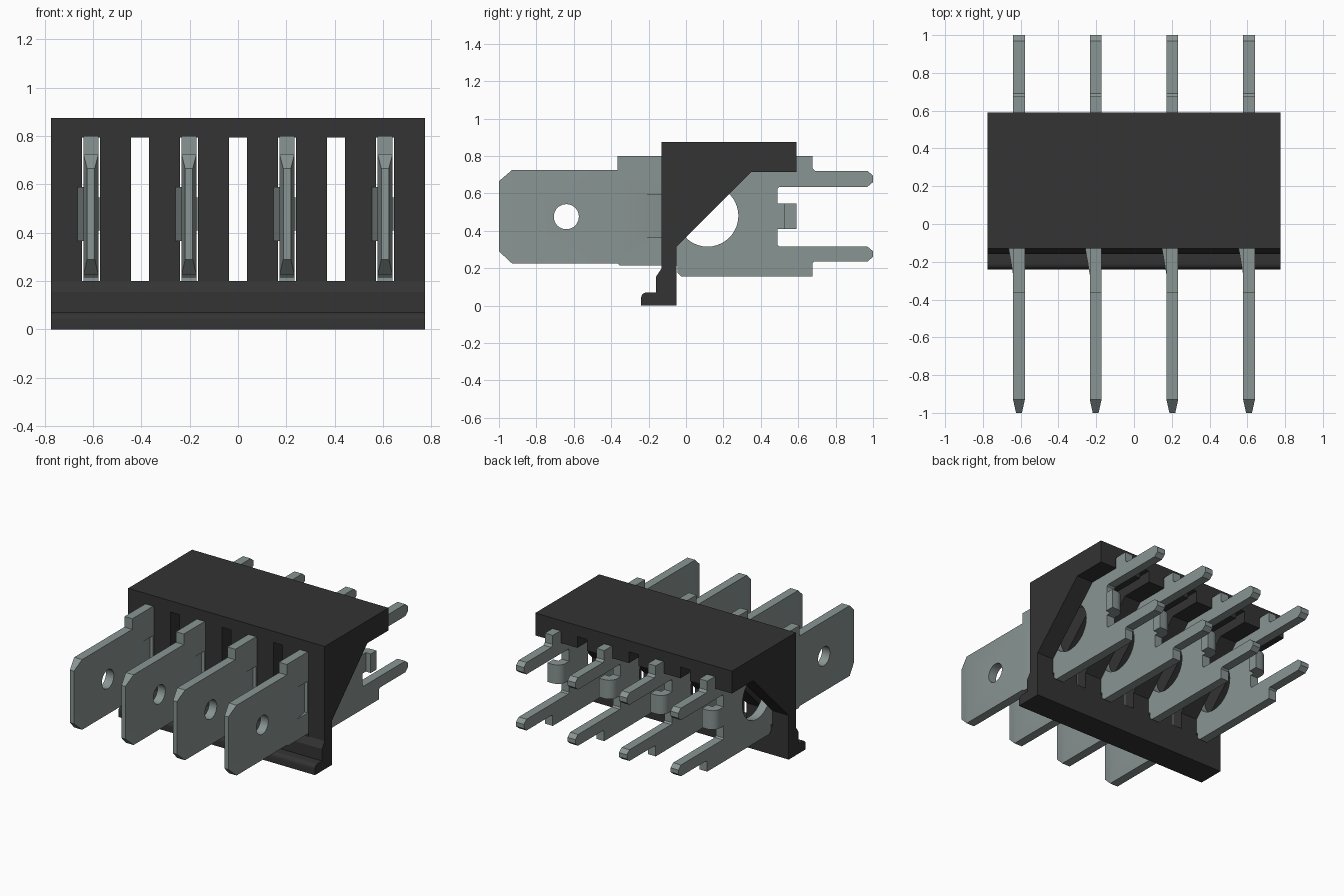
import bpy
import bmesh
from math import cos, sin, pi, radians

cube = bpy.data.objects.get("Cube")
if cube:
    bpy.data.objects.remove(cube, do_unlink=True)


def material(name, colour):
    m = bpy.data.materials.new(name)
    m.use_nodes = True
    m.diffuse_color = colour
    m.node_tree.nodes["Principled BSDF"].inputs["Base Color"].default_value = colour
    return m


plastic = material("black plastic", (0.033, 0.033, 0.033, 1))
metal = material("tinned metal", (0.25, 0.30, 0.29, 1))

# Ways of standing a flat profile up in space
SIDE = lambda a, b, t: (t, a, b)   # (y, z) profile run along x
PLAN = lambda a, b, t: (a, b, t)   # (x, y) profile run along z


def prism(name, points, low, high, place, mat):
    bm = bmesh.new()
    ends = [[bm.verts.new(place(a, b, t)) for a, b in points] for t in (low, high)]
    for ring in ends:
        bm.faces.new(ring)
    n = len(points)
    for i in range(n):
        j = (i + 1) % n
        bm.faces.new((ends[0][i], ends[0][j], ends[1][j], ends[1][i]))
    bmesh.ops.recalc_face_normals(bm, faces=bm.faces)
    mesh = bpy.data.meshes.new(name)
    bm.to_mesh(mesh)
    bm.free()
    mesh.materials.append(mat)
    obj = bpy.data.objects.new(name, mesh)
    bpy.context.collection.objects.link(obj)
    return obj


def select(*objs):
    bpy.ops.object.select_all(action="DESELECT")
    for o in objs:
        o.select_set(True)
    bpy.context.view_layer.objects.active = objs[0]


def cut(obj, cutter):
    cutter.hide_render = True
    mod = obj.modifiers.new("cut", "BOOLEAN")
    mod.operation = "DIFFERENCE"
    mod.solver = "EXACT"
    mod.object = cutter
    select(obj)
    bpy.ops.object.modifier_apply(modifier=mod.name)
    bpy.data.objects.remove(cutter, do_unlink=True)


def arc(cx, cy, r, start, end, steps):
    angles = [radians(start + (end - start) * i / steps) for i in range(steps + 1)]
    return [(cx + r * cos(a), cy + r * sin(a)) for a in angles]


def smooth(obj):
    select(obj)
    bpy.ops.object.shade_smooth_by_angle(angle=radians(30))


PITCH = 0.406
columns = [(i - 1.5) * PITCH for i in range(4)]

# Housing: one bracket profile with a rounded toe, slotted from front to back
bracket = ([(-0.05, 0), (-0.24, 0)] + arc(-0.21, 0.04, 0.03, 180, 90, 5)
           + [(-0.16, 0.07), (-0.16, 0.155), (-0.13, 0.2), (-0.13, 0.875),
              (0.59, 0.875), (0.59, 0.715), (0.35, 0.715), (-0.05, 0.315)])
housing = prism("housing", bracket, -0.775, 0.775, SIDE, plastic)
opening = [(-0.5, 0.2), (0.8, 0.2), (0.8, 0.795), (-0.5, 0.795)]
for x in columns + [-PITCH, 0, PITCH]:
    cut(housing, prism("slot_cutter", opening, x - 0.037, x + 0.037, SIDE, plastic))
smooth(housing)

# Terminal: flat blade at the front, wide body, two pins at the back
T = 0.031
outline = [(-1, 0.29), (-0.93, 0.225), (-0.365, 0.225), (-0.355, 0.215),
           (-0.045, 0.215), (-0.045, 0.175), (-0.025, 0.155), (0.675, 0.155),
           (0.675, 0.225), (0.685, 0.235), (0.97, 0.235), (1, 0.26), (1, 0.29),
           (0.97, 0.315), (0.5, 0.315), (0.49, 0.325),
           (0.49, 0.625), (0.5, 0.635), (0.97, 0.635), (1, 0.66), (1, 0.695),
           (0.97, 0.72), (0.69, 0.72), (0.675, 0.735), (0.675, 0.8),
           (-0.365, 0.8), (-0.365, 0.725), (-0.93, 0.725), (-1, 0.665)]
terminal = prism("terminal", outline, -T, T, SIDE, metal)
for y, z, r in ((-0.64, 0.475, 0.067), (0.115, 0.48, 0.165)):
    ring = arc(y, z, r, 0, 360, 40)[:-1]
    cut(terminal, prism("hole_cutter", ring, -0.1, 0.1, SIDE, metal))

# Recess pressed into one face behind the locking lance
dent = [(0.05, -0.25), (T, -0.25), (0.008, -0.13), (0.05, -0.13)]
cut(terminal, prism("dent_cutter", dent, 0.365, 0.59, PLAN, metal))

# Taper the blade tip in thickness
bm = bmesh.new()
bm.from_mesh(terminal.data)
bmesh.ops.bisect_plane(bm, geom=bm.verts[:] + bm.edges[:] + bm.faces[:],
                       plane_co=(0, -0.93, 0), plane_no=(0, 1, 0))
for v in bm.verts:
    if v.co.y < -0.99:
        v.co.x *= 0.5
bm.to_mesh(terminal.data)
bm.free()

# Locking lance on one side, bent tab between the pins
lance = prism("lance", [(-T, -0.27), (-0.056, -0.125), (-T, -0.125)],
              0.365, 0.59, PLAN, metal)
bend = ([(-T, 0.49)] + arc(T, 0.528, 2 * T, 180, 90, 8)
        + [(0.07, 0.59), (0.07, 0.525), (T, 0.525), (T, 0.49)])
tab = prism("tab", bend, 0.41, 0.545, PLAN, metal)
select(terminal, lance, tab)
bpy.ops.object.join()
smooth(terminal)

# Row of four terminals
for i, x in enumerate(columns):
    obj = terminal if i == 0 else terminal.copy()
    if i:
        bpy.context.collection.objects.link(obj)
    obj.name = f"terminal_{i + 1}"
    obj.location.x = x
